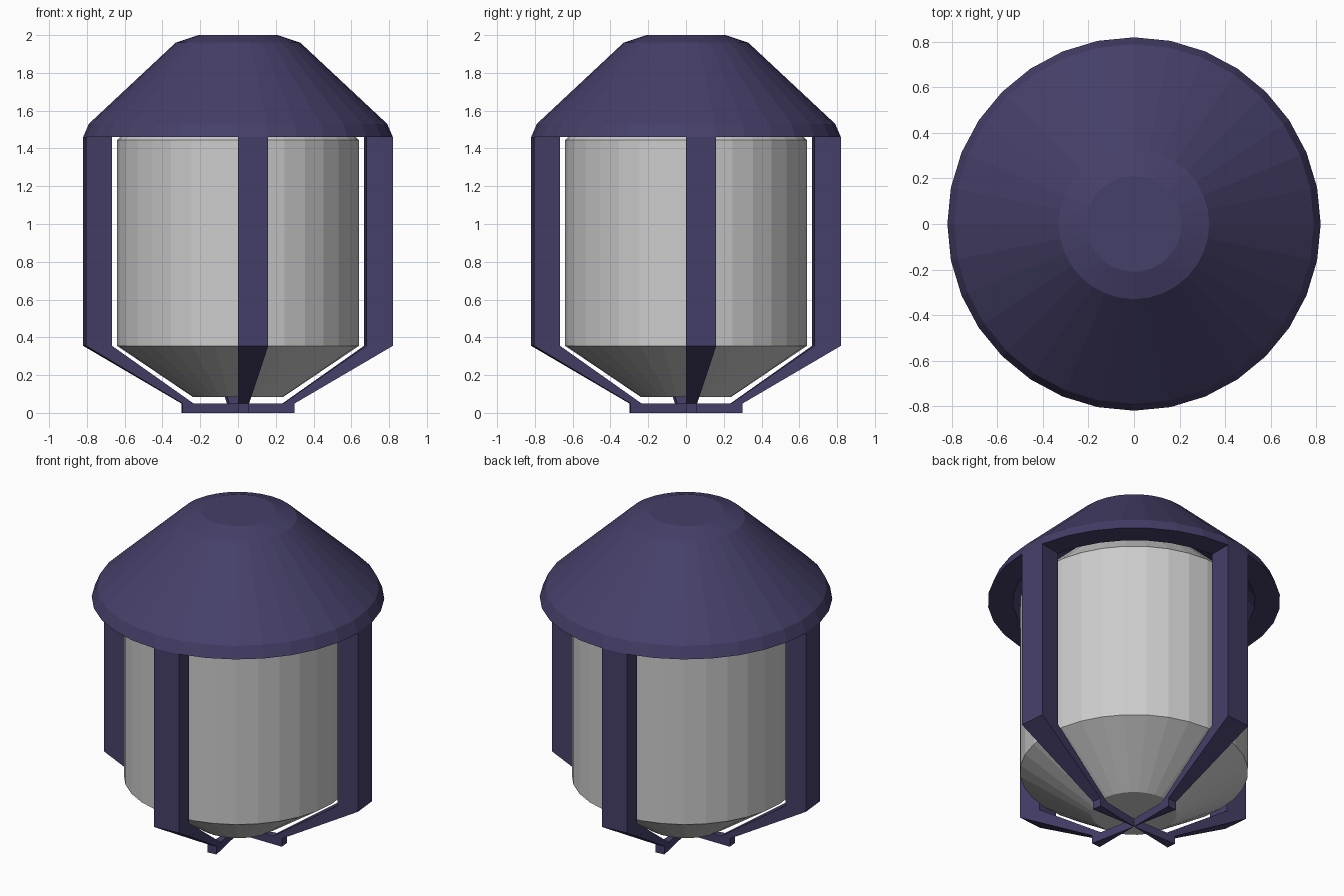
import bpy, bmesh
from math import pi, cos, sin

if "Cube" in bpy.data.objects:
    bpy.data.objects.remove(bpy.data.objects["Cube"])

SIDES = 32
STEP = 2 * pi / SIDES

navy = bpy.data.materials.new("dark_navy")
navy.diffuse_color = (0.06, 0.05, 0.14, 1)
navy.use_nodes = True
navy.node_tree.nodes["Principled BSDF"].inputs["Base Color"].default_value = navy.diffuse_color


def finish(name, bm, mat=None):
    bmesh.ops.remove_doubles(bm, verts=bm.verts, dist=1e-5)
    bmesh.ops.recalc_face_normals(bm, faces=bm.faces)
    me = bpy.data.meshes.new(name)
    bm.to_mesh(me)
    bm.free()
    ob = bpy.data.objects.new(name, me)
    bpy.context.collection.objects.link(ob)
    if mat:
        me.materials.append(mat)
    return ob


def lathe(name, profile, mat=None):
    """Spin an (r, z) profile all the way round."""
    bm = bmesh.new()
    vs = [bm.verts.new((r, 0, z)) for r, z in profile]
    es = [bm.edges.new(p) for p in zip(vs, vs[1:])]
    bmesh.ops.spin(bm, geom=vs + es, cent=(0, 0, 0), axis=(0, 0, 1),
                   angle=2 * pi, steps=SIDES)
    return finish(name, bm, mat)


def wedge(name, outline, start, mat):
    """Sweep a closed (r, z) outline through one lathe segment."""
    bm = bmesh.new()
    a, b = [[bm.verts.new((r * cos(t), r * sin(t), z)) for r, z in outline]
            for t in (start, start + STEP)]
    bm.faces.new(a)
    bm.faces.new(b[::-1])
    n = len(outline)
    for i in range(n):
        j = (i + 1) % n
        if outline[i][0] or outline[j][0]:
            bm.faces.new((a[i], b[i], b[j], a[j]))
    return finish(name, bm, mat)


# Conical roof shell, with its underside rim and hollow inside
lathe("roof", [(0, 2), (0.21, 2), (0.33, 1.96), (0.79, 1.53), (0.82, 1.46),
               (0.68, 1.46), (0.26, 1.86), (0, 1.86)], navy)

# Lamp glass with tapered bottom and shoulder tucked into the roof
lathe("lamp_glass", [(0, 0.085), (0.24, 0.085), (0.64, 0.355), (0.64, 1.445),
                     (0.24, 1.82), (0, 1.82)])

# Four posts that bend inward to the feet and meet in the centre
post = [(0.82, 1.46), (0.82, 0.355), (0.3, 0.05), (0.3, 0), (0, 0),
        (0, 0.05), (0.24, 0.05), (0.68, 0.355), (0.68, 1.46)]
for i, side in enumerate(("right", "back", "left", "front")):
    wedge(side + "_post", post, i * pi / 2, navy)
